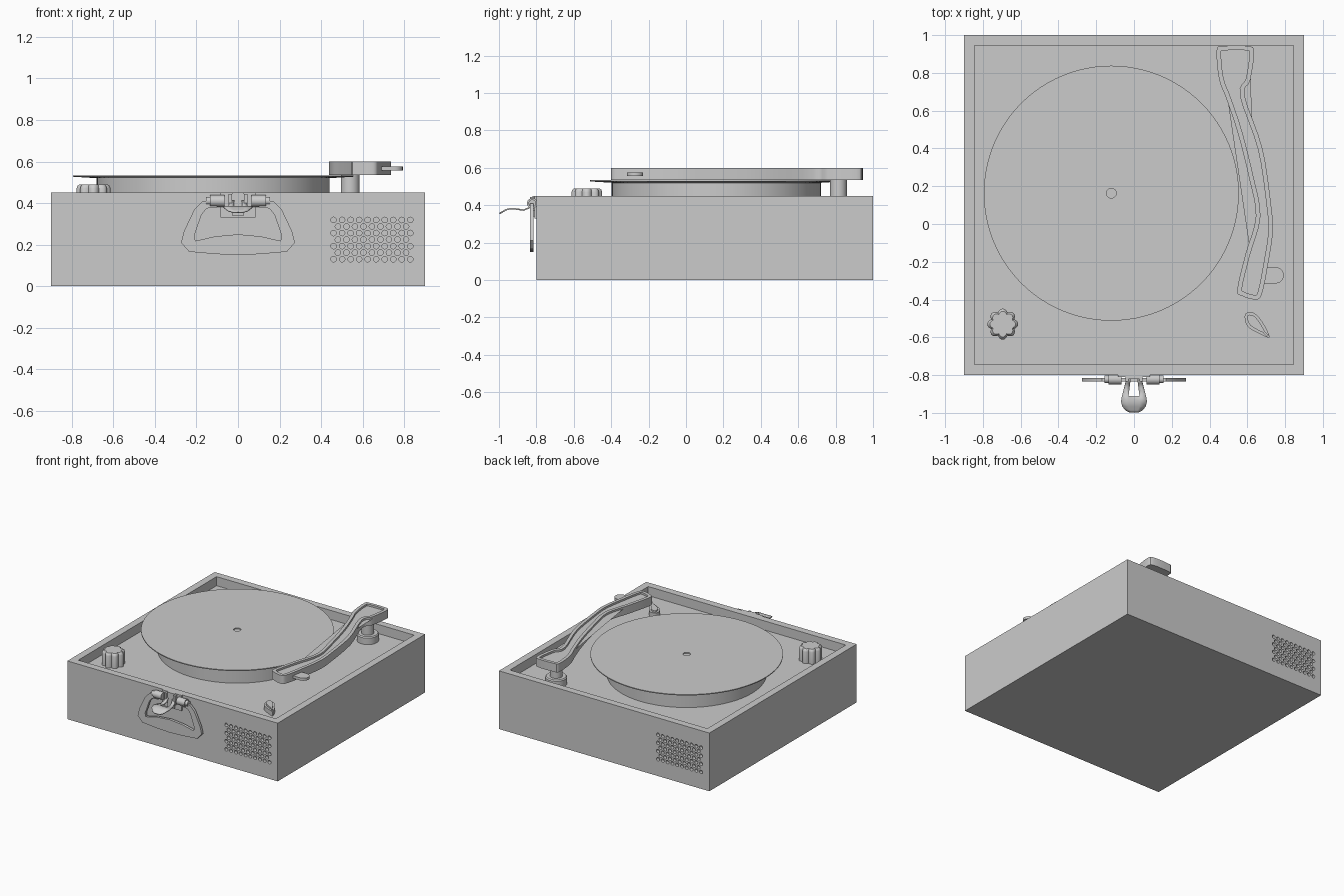
import bpy, bmesh, math
from mathutils import Matrix, Vector

cube = bpy.data.objects.get("Cube")
if cube:
    bpy.data.objects.remove(cube, do_unlink=True)

grey = bpy.data.materials.new("plain grey")
grey.use_nodes = True
grey.diffuse_color = (0.6, 0.6, 0.6, 1)
grey.node_tree.nodes["Principled BSDF"].inputs["Base Color"].default_value = (0.6, 0.6, 0.6, 1)

FLOOR = 0.38      # sunken deck height
FRONT, BACK = -0.8, 1.0


def finish(bm, name, smooth=True):
    bmesh.ops.recalc_face_normals(bm, faces=bm.faces[:])
    mesh = bpy.data.meshes.new(name)
    bm.to_mesh(mesh)
    bm.free()
    mesh.materials.append(grey)
    ob = bpy.data.objects.new(name, mesh)
    bpy.context.collection.objects.link(ob)
    bpy.ops.object.select_all(action='DESELECT')
    bpy.context.view_layer.objects.active = ob
    ob.select_set(True)
    if smooth:
        bpy.ops.object.shade_smooth_by_angle(angle=math.radians(35))
    return ob


def rounded(pts, steps=4):
    """Closed smooth curve through the points."""
    out, n = [], len(pts)
    for i in range(n):
        a, b, c, d = (Vector(pts[(i + k) % n]) for k in (-1, 0, 1, 2))
        for s in range(steps):
            t = s / steps
            out.append(b + (c - a) * (t / 2) + (a * 2 - b * 5 + c * 4 - d) * (t * t / 2)
                       + (b * 3 - a - c * 3 + d) * (t ** 3 / 2))
    return out


def sink(bm, face, border, depth):
    bmesh.ops.inset_region(bm, faces=[face], thickness=border, use_even_offset=True)
    if depth:
        new = bmesh.ops.extrude_discrete_faces(bm, faces=[face])["faces"][0]
        bmesh.ops.translate(bm, verts=new.verts[:], vec=(0, 0, -depth))


def prism(name, pts, z0, z1, border=0, depth=0, upright=False):
    """Extruded outline, optionally with a sunken top; upright faces the front."""
    bm = bmesh.new()
    base = bm.faces.new([bm.verts.new((p[0], p[1], z0)) for p in pts])
    bm.normal_update()
    if base.normal.z < 0:
        base.normal_flip()
    top = bmesh.ops.extrude_face_region(bm, geom=[base], use_keep_orig=True)["geom"]
    bmesh.ops.translate(bm, verts=[v for v in top if isinstance(v, bmesh.types.BMVert)],
                        vec=(0, 0, z1 - z0))
    if border:
        cap = next(f for f in top if isinstance(f, bmesh.types.BMFace))
        bm.normal_update()
        sink(bm, cap, border, depth)
    if upright:
        bm.transform(Matrix.Rotation(math.pi / 2, 4, 'X'))
    return finish(bm, name)


def box(name, x, y, z):
    return prism(name, [(x[0], y[0]), (x[1], y[0]), (x[1], y[1]), (x[0], y[1])], z[0], z[1])


def lathe(name, profile, place, sides=48):
    """Revolve (radius, height) points about the vertical axis."""
    bm = bmesh.new()
    vs = [bm.verts.new((r, 0, z)) for r, z in profile]
    es = [bm.edges.new(e) for e in zip(vs, vs[1:])]
    bmesh.ops.spin(bm, geom=vs + es, cent=(0, 0, 0), axis=(0, 0, 1), angle=math.tau,
                   steps=sides, use_duplicate=False)
    bmesh.ops.remove_doubles(bm, verts=bm.verts[:], dist=1e-5)
    bm.transform(Matrix.Translation((*place, 0)))
    return finish(bm, name)


# Case with sunken deck
case = prism("case", [(-.9, FRONT), (.9, FRONT), (.9, BACK), (-.9, BACK)], 0, .45,
             border=.055, depth=.45 - FLOOR)

# Speaker holes, front right and back, drilled in staggered rows
bm = bmesh.new()
for row in range(7):
    odd = row % 2
    for col in range(10 - odd):
        x, z = .46 + .041 * (col + odd / 2), .13 + .0315 * row
        for side, y in ((1, FRONT), (-1, BACK)):
            bmesh.ops.create_cone(bm, cap_ends=True, segments=12, radius1=.0135, radius2=.0135,
                                  depth=.05, matrix=Matrix.Translation((side * x, y, z))
                                  @ Matrix.Rotation(math.pi / 2, 4, 'X'))
cutter = finish(bm, "hole_cutter", smooth=False)
cutter.hide_render = True
cut = case.modifiers.new("speaker_holes", 'BOOLEAN')
cut.object, cut.operation, cut.solver = cutter, 'DIFFERENCE', 'EXACT'
bpy.ops.object.select_all(action='DESELECT')
bpy.context.view_layer.objects.active = case
case.select_set(True)
bpy.ops.object.modifier_apply(modifier=cut.name)
bpy.data.objects.remove(cutter, do_unlink=True)

# Platter and record with centre hole
centre = (-.12, .163)
lathe("platter", [(0, FLOOR), (.56, FLOOR), (.56, .52), (0, .52)], centre, 96)
lathe("record", [(0, .525), (.56, .52), (.675, .527), (.675, .534), (.026, .534),
                 (.026, .526), (0, .526)], centre, 96)

# Tone arm post
pivot = (.54, .815)
lathe("arm_base", [(0, FLOOR), (.077, FLOOR), (.077, .43), (.07, .438), (0, .438)], pivot)
lathe("arm_post", [(0, .43), (.045, .43), (.045, .54), (0, .54)], pivot)

# Tone arm with sunken top and finger tab
arm = [(.438, .92), (.475, .942), (.605, .942), (.636, .91), (.615, .76), (.585, .68),
       (.68, .40), (.725, .106), (.735, -.04), (.71, -.21), (.68, -.36), (.65, -.40),
       (.57, -.38), (.547, -.345), (.59, -.16), (.645, .04), (.61, .24), (.55, .48),
       (.49, .66), (.45, .77)]
prism("tone_arm", rounded(arm), .535, .60, border=.024, depth=.015)
tab = [(.69, -.23)] + [(.75 + .043 * math.cos(a), -.272 + .043 * math.sin(a))
                       for a in (math.pi * (.5 - k / 10) for k in range(11))] + [(.67, -.315)]
prism("finger_tab", tab, .556, .576)

# Fluted volume knob with bevelled top
bm = bmesh.new()
rings = []
for scale, z in ((1, FLOOR), (1, .47), (.94, .483), (.83, .49)):
    ring = []
    for i in range(64):
        a = math.tau * i / 64
        r = scale * (.066 + .016 * abs(math.cos(4 * a)))
        ring.append(bm.verts.new((-.695 + r * math.cos(a), -.53 + r * math.sin(a), z)))
    rings.append(ring)
for low, high in zip(rings, rings[1:]):
    for i in range(64):
        j = (i + 1) % 64
        bm.faces.new((low[i], low[j], high[j], high[i]))
bm.faces.new(rings[0])
bm.faces.new(rings[-1])
finish(bm, "volume_knob")

# Teardrop selector switch
drop = [(.586, -.49), (.605, -.467), (.645, -.477), (.687, -.53), (.718, -.598),
        (.687, -.592), (.605, -.546)]
prism("selector_switch", rounded(drop), FLOOR, .415, border=.014, depth=-.012)

# Carry handle: half outline, mirrored
outer = [(-.1, .41), (-.17, .41), (-.21, .37), (-.26, .265), (-.274, .21), (-.235, .166),
         (-.11, .155)]
inner = [(-.1, .378), (-.15, .375), (-.175, .345), (-.21, .245), (-.205, .218), (-.11, .24)]


def flip(pts):
    return [(-x, z) for x, z in reversed(pts)]


loop = outer + [(0, .15)] + flip(outer) + flip(inner)[::-1] + [(0, .25)] + inner[::-1]
prism("carry_handle", loop, .815, .835, upright=True)

# Handle hinges: barrels, collars and bracket plate
box("bracket_plate", (-.085, .085), (-.81, FRONT), (.33, .45))
for side, label in ((1, "left"), (-1, "right")):
    for part, x, r, length in (("barrel", .1, .028, .07), ("collar", .14, .02, .03)):
        bm = bmesh.new()
        bmesh.ops.create_cone(bm, cap_ends=True, segments=24, radius1=r, radius2=r, depth=length,
                              matrix=Matrix.Translation((side * x, -.822, .41))
                              @ Matrix.Rotation(math.pi / 2, 4, 'Y'))
        finish(bm, f"{label}_hinge_{part}")
    box(f"{label}_latch_strut", sorted((side * .03, side * .045)), (-.835, -.805), (.37, .445))
box("latch_strap", (-.03, .03), (-.82, FRONT), (.34, .45))

# Curved latch tongue with a slot: (y, z, half width)
tongue = [(-.825, .41, .04), (-.84, .385, .045), (-.87, .374, .053), (-.912, .38, .064),
          (-.94, .381, .069), (-.965, .375, .062), (-.985, .362, .045), (-.997, .357, .022)]
bm = bmesh.new()
rows = [[bm.verts.new((x, y, z)) for x in (-w, -w * .45, w * .45, w)] for y, z, w in tongue]
for k, (a, b) in enumerate(zip(rows, rows[1:])):
    for i in range(3):
        if i != 1 or k > 2:
            bm.faces.new((a[i], a[i + 1], b[i + 1], b[i]))
latch = finish(bm, "latch_tongue")
thick = latch.modifiers.new("thickness", 'SOLIDIFY')
thick.thickness, thick.offset = .008, 0
